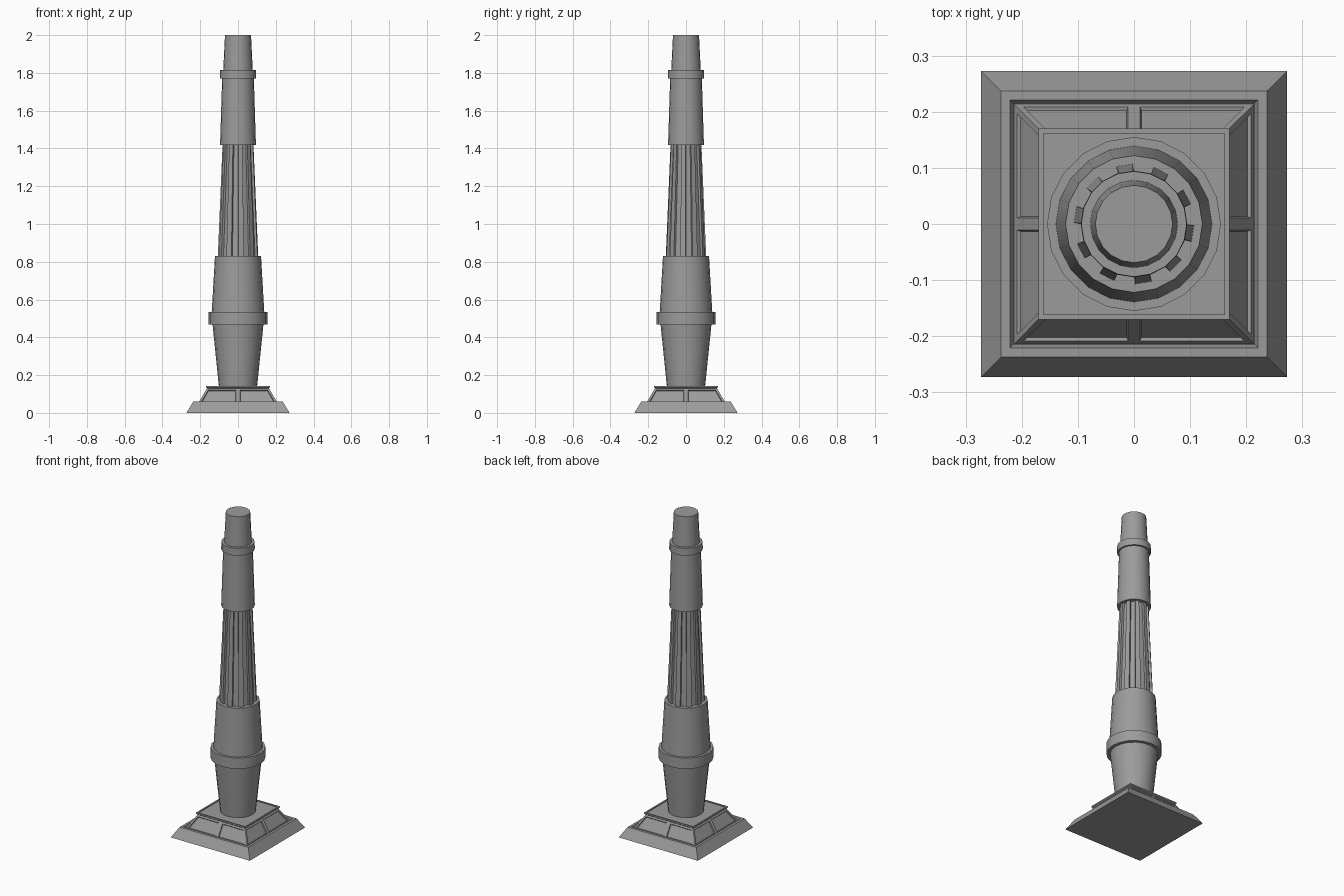
import bpy, bmesh
from math import sin, cos, pi, radians

if "Cube" in bpy.data.objects:
    bpy.data.objects.remove(bpy.data.objects["Cube"])

SIDES = 20

# Dark grey iron
iron = bpy.data.materials.new("dark_grey")
iron.diffuse_color = (0.33, 0.33, 0.33, 1)
iron.use_nodes = True
iron.node_tree.nodes["Principled BSDF"].inputs["Base Color"].default_value = iron.diffuse_color


def round_ring(r):
    return [(r * cos(2 * pi * i / SIDES), r * sin(2 * pi * i / SIDES)) for i in range(SIDES)]


def square_ring(r):
    # corners plus side midpoints, so every side has two faces
    return [(r * x, r * y) for x, y in
            [(1, 0), (1, 1), (0, 1), (-1, 1), (-1, 0), (-1, -1), (0, -1), (1, -1)]]


def build(name, ring, profile, detail=None):
    """Stack rings along a (radius, z) profile, cap both ends, then add detail."""
    bm = bmesh.new()
    rings = [[bm.verts.new((x, y, z)) for x, y in ring(r)] for r, z in profile]
    n = len(rings[0])
    bands = []
    for a, b in zip(rings, rings[1:]):
        bands.append([bm.faces.new((a[i], a[(i + 1) % n], b[(i + 1) % n], b[i])) for i in range(n)])
    bm.faces.new(rings[0][::-1])
    bm.faces.new(rings[-1])
    bm.normal_update()
    if detail:
        detail(bm, bands)
    mesh = bpy.data.meshes.new(name)
    bm.to_mesh(mesh)
    bm.free()
    mesh.materials.append(iron)
    obj = bpy.data.objects.new(name, mesh)
    bpy.context.collection.objects.link(obj)
    # Round parts are smooth around, crisp at the rims
    if ring is round_ring:
        bpy.ops.object.select_all(action='DESELECT')
        obj.select_set(True)
        bpy.context.view_layer.objects.active = obj
        bpy.ops.object.shade_smooth_by_angle(angle=radians(30))
    return obj


def sink_panels(bm, bands):
    # flat frame first, then a short step down to the panel
    bmesh.ops.inset_individual(bm, faces=bands[0], thickness=0.011, use_even_offset=True)
    bm.normal_update()
    bmesh.ops.inset_individual(bm, faces=bands[0], thickness=0.002, depth=-0.006, use_even_offset=True)


def raise_ribs(bm, bands):
    bmesh.ops.inset_individual(bm, faces=bands[0][1::2], thickness=0.0, depth=0.012)


# Square base: plinth with sunken top, panelled slope, rimmed cap
build("plinth", square_ring, [(0.273, 0), (0.237, 0.06), (0.221, 0.06), (0.215, 0.045)])
build("panelled_slope", square_ring, [(0.214, 0.045), (0.164, 0.13)], sink_panels)
build("base_cap", square_ring, [(0.164, 0.13), (0.17, 0.135), (0.17, 0.143), (0.161, 0.143), (0.161, 0.138)])

# Round column, bottom to top
build("lower_shaft", round_ring, [(0.101, 0.138), (0.135, 0.47)])
build("lower_collar", round_ring, [(0.155, 0.468), (0.155, 0.535)])
build("lower_sleeve", round_ring, [(0.139, 0.535), (0.122, 0.83)])
build("fluted_shaft", round_ring, [(0.095, 0.83), (0.07, 1.418)], raise_ribs)
build("upper_sleeve", round_ring, [(0.095, 1.418), (0.084, 1.77)])
build("upper_collar", round_ring, [(0.095, 1.77), (0.094, 1.815)])
build("top_shaft", round_ring, [(0.078, 1.815), (0.069, 2.0)])
